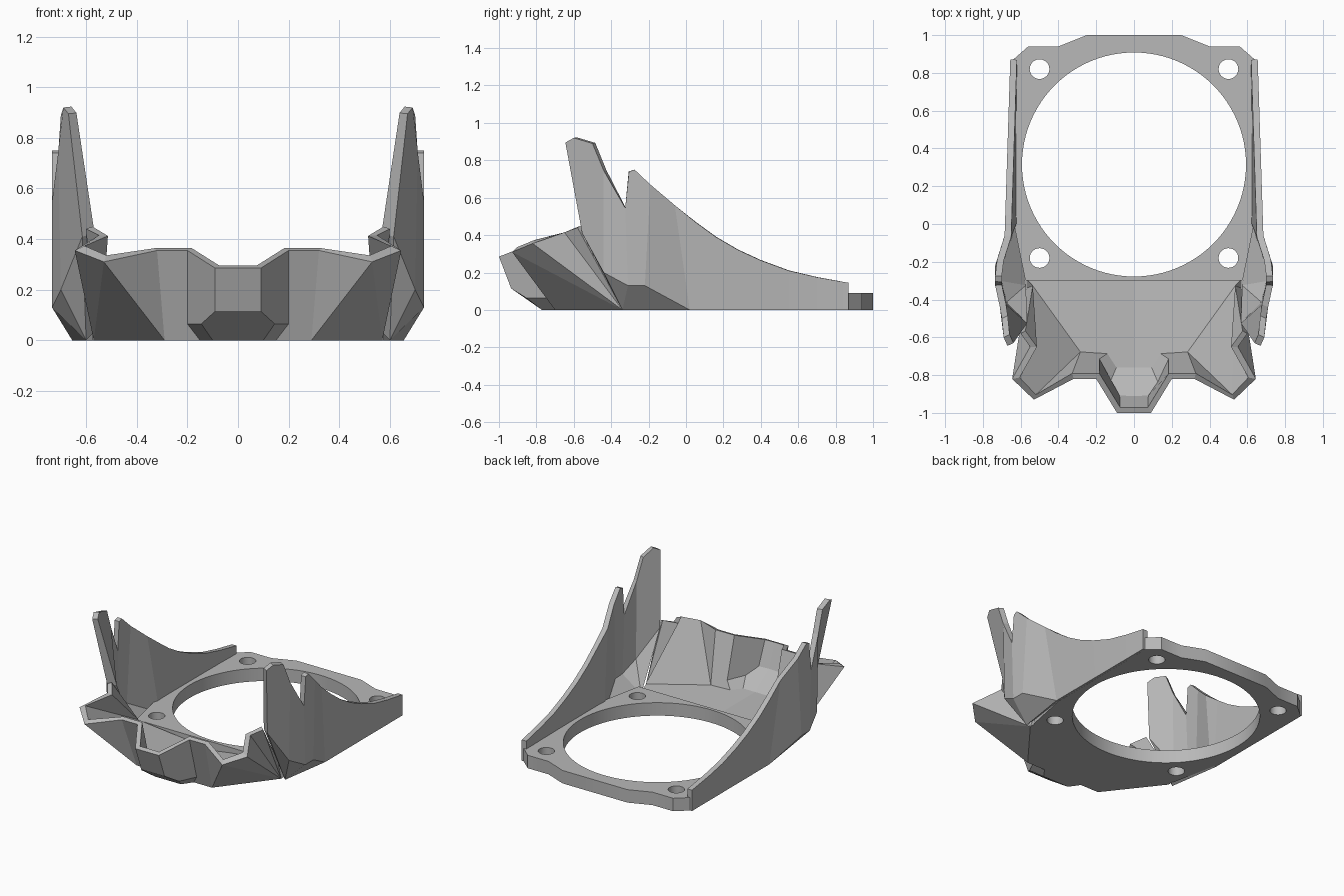
import bpy, bmesh, math
from mathutils import Vector

cube = bpy.data.objects.get("Cube")
if cube:
    bpy.data.objects.remove(cube, do_unlink=True)

grey = bpy.data.materials.new("plain_grey")
grey.use_nodes = True
COLOUR = (0.48, 0.48, 0.48, 1)
grey.diffuse_color = COLOUR
grey.node_tree.nodes["Principled BSDF"].inputs["Base Color"].default_value = COLOUR


def finish(bm, name):
    mesh = bpy.data.meshes.new(name)
    bm.to_mesh(mesh)
    bm.free()
    mesh.materials.append(grey)
    obj = bpy.data.objects.new(name, mesh)
    bpy.context.collection.objects.link(obj)
    return obj


def shell(name, points, faces, outward, thickness):
    """Half of a folded sheet, thickened inwards and mirrored across x."""
    bm = bmesh.new()
    verts = {key: bm.verts.new(co) for key, co in points.items()}
    made = [bm.faces.new([verts[k] for k in f.split()]) for f in faces]
    bmesh.ops.recalc_face_normals(bm, faces=made)
    if made[0].normal.dot(Vector(outward)) < 0:
        bmesh.ops.reverse_faces(bm, faces=made)
    obj = finish(bm, name)
    mirror = obj.modifiers.new("mirror", 'MIRROR')
    mirror.use_clip = True
    solid = obj.modifiers.new("thickness", 'SOLIDIFY')
    solid.thickness = thickness
    solid.offset = -1
    solid.use_even_offset = True
    return obj


# Base plate with the large opening and four screw holes
half = [(0.25, 1), (0.4, 0.94), (0.56, 0.94), (0.64, 0.87), (0.64, 0.02), (0.575, -0.3)]
outline = half + [(-x, y) for x, y in reversed(half)]


def circle(cx, cy, r, n):
    return [(cx + r * math.cos(math.tau * i / n), cy + r * math.sin(math.tau * i / n))
            for i in range(n)]


loops = [outline, circle(0, 0.315, 0.593, 96)]
loops += [circle(sx * 0.5, y, 0.052, 32) for sx in (-1, 1) for y in (0.82, -0.18)]
bm = bmesh.new()
for loop in loops:
    vs = [bm.verts.new((x, y, 0)) for x, y in loop]
    for a, b in zip(vs, vs[1:] + vs[:1]):
        bm.edges.new((a, b))
bmesh.ops.triangle_fill(bm, edges=bm.edges[:], use_beauty=True)
top = bmesh.ops.extrude_face_region(bm, geom=bm.faces[:])["geom"]
bmesh.ops.translate(bm, vec=(0, 0, 0.09),
                    verts=[g for g in top if isinstance(g, bmesh.types.BMVert)])
bmesh.ops.recalc_face_normals(bm, faces=bm.faces[:])
plate = finish(bm, "base_plate")
bpy.context.view_layer.objects.active = plate
plate.select_set(True)
bpy.ops.object.shade_smooth_by_angle(angle=math.radians(30))

# Faceted front guard: rim (r), middle (m) and bottom (b) corners
guard = {
    "r0": (0, -1, 0.285), "r1": (0.09, -1, 0.285), "r2": (0.2, -0.82, 0.355),
    "r3": (0.32, -0.82, 0.355), "r4": (0.53, -0.93, 0.31), "r5": (0.645, -0.82, 0.355),
    "r6": (0.55, -0.65, 0.415), "r7": (0.6, -0.58, 0.44),
    "m0": (0, -0.935, 0.115), "m1": (0.09, -0.935, 0.115),
    "m2": (0.145, -0.855, 0.065), "m3": (0.2, -0.74, 0.065),
    "b0": (0, -0.77, 0), "b1": (0.1, -0.77, 0), "b2": (0.15, -0.7, 0),
    "b3": (0.29, -0.7, 0), "b4": (0.57, -0.34, 0), "b5": (0.57, -0.29, 0), "b6": (0, -0.29, 0),
}
shell("front_guard", guard, [
    "b0 b1 b2 b3 b4 b5 b6", "r0 r1 m1 m0", "r1 r2 m3 m2 m1", "m0 m1 m2 b1 b0",
    "m2 m3 b2 b1", "r2 r3 b3 b2 m3", "r3 r4 b3", "r4 b4 b3", "r4 r5 b4",
    "r5 r6 b4", "r6 r7 b4"], (0, 0, -1), 0.03)

# Side wings: a long curved tail, a flared panel and a tall front fin
tail = [(0.87, 0.145), (0.84, 0.15), (0.7, 0.175), (0.55, 0.21), (0.4, 0.265),
        (0.28, 0.32), (0.16, 0.39), (0.05, 0.47), (-0.06, 0.56)]
wing, faces = {}, []
for i, (y, z) in enumerate(tail):
    t = (0.87 - y) / 0.93
    wing[f"t{i}"] = (0.655 + 0.03 * t, y, z)
    wing[f"u{i}"] = (0.655, max(y, 0.02) if i == len(tail) - 1 else y, 0)
    if i:
        faces.append(f"t{i-1} t{i} u{i} u{i-1}")
wing.update({
    "flare_low": (0.735, -0.22, 0.13), "flare_top": (0.725, -0.19, 0.67),
    "peak_back": (0.735, -0.275, 0.75), "peak_front": (0.735, -0.305, 0.74),
    "notch": (0.735, -0.325, 0.545), "bend_low": (0.735, -0.31, 0.13),
    "fin_low": (0.7, -0.44, 0.2), "fin_back": (0.71, -0.44, 0.745),
    "fin_top": (0.7, -0.5, 0.89), "fin_tip": (0.69, -0.6, 0.92),
    "fin_nose": (0.67, -0.645, 0.895), "fin_root": (0.615, -0.555, 0.41),
    "foot": (0.6, -0.34, 0.0),
})
faces += ["t8 flare_top flare_low u8",
          "flare_top peak_back peak_front notch bend_low flare_low",
          "notch fin_back fin_low bend_low", "u8 flare_low bend_low foot",
          "bend_low fin_low foot", "fin_low fin_root foot",
          "fin_low fin_back fin_top fin_tip fin_nose fin_root"]
shell("side_wings", wing, faces, (1, 0, 0), 0.035)
